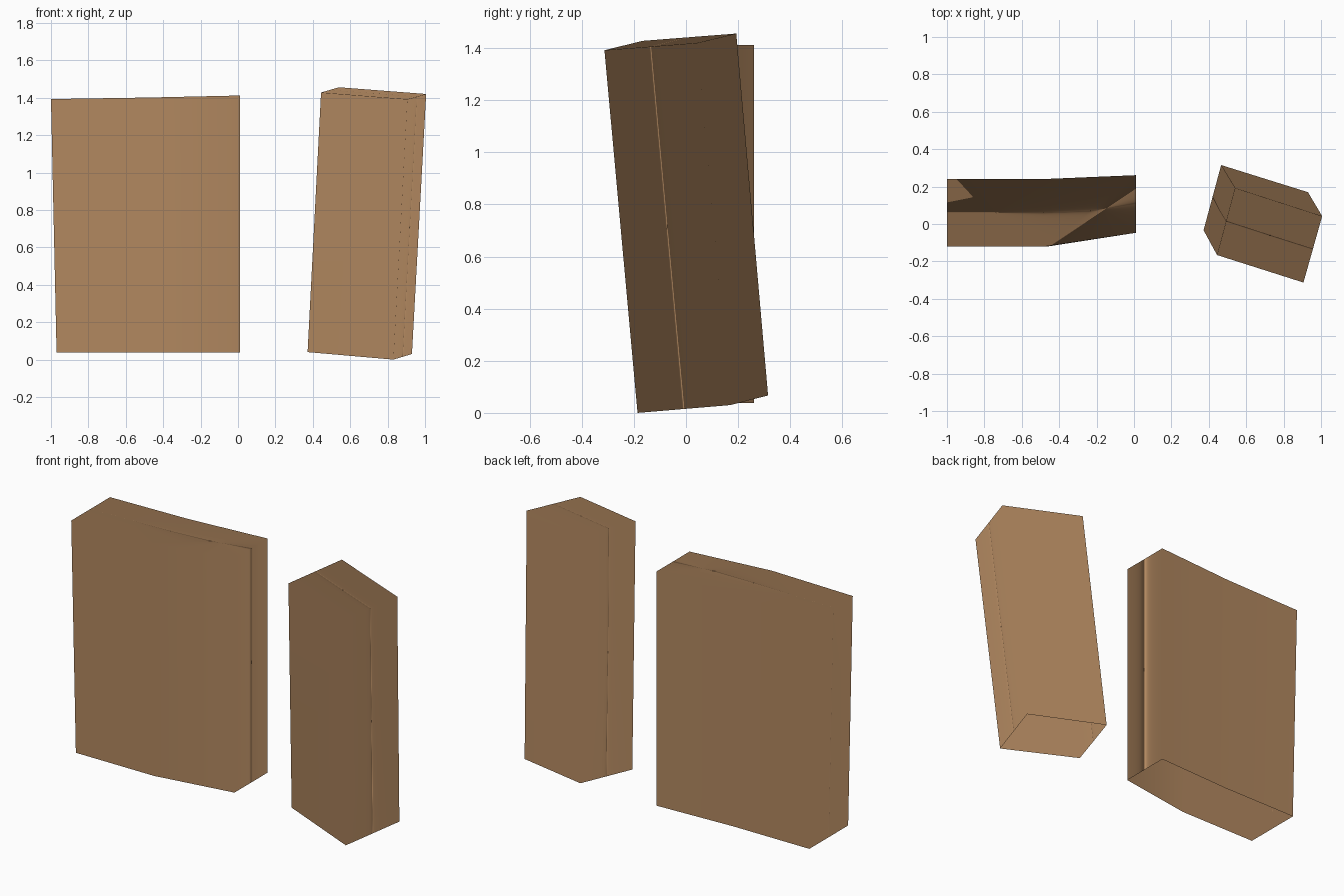
import bpy, bmesh

if "Cube" in bpy.data.objects:
    bpy.data.objects.remove(bpy.data.objects["Cube"])

tan = bpy.data.materials.new("tan")
tan.diffuse_color = (0.45, 0.25, 0.118, 1)
tan.use_nodes = True
tan.node_tree.nodes["Principled BSDF"].inputs["Base Color"].default_value = tan.diffuse_color


def open_block(name, bottom, top, bevel=0.024):
    """Capped block, open underneath, from matching bottom and top outlines."""
    bm = bmesh.new()
    low = [bm.verts.new(p) for p in bottom]
    high = [bm.verts.new(p) for p in top]
    n = len(low)
    for i in range(n):
        j = (i + 1) % n
        bm.faces.new((low[i], low[j], high[j], high[i]))
    bm.faces.new(high)
    # round off the sharp edges, but not the open rim or the gentle bends
    sharp = [e for e in bm.edges
             if len(e.link_faces) == 2 and e.calc_face_angle() > 0.6]
    bmesh.ops.bevel(bm, geom=sharp, offset=bevel, segments=1,
                    profile=0.5, affect='EDGES')
    bmesh.ops.recalc_face_normals(bm, faces=bm.faces)
    for f in bm.faces:
        f.smooth = True
    mesh = bpy.data.meshes.new(name)
    bm.to_mesh(mesh)
    bm.free()
    mesh.materials.append(tan)
    obj = bpy.data.objects.new(name, mesh)
    bpy.context.collection.objects.link(obj)
    wn = obj.modifiers.new("flat_sides", 'WEIGHTED_NORMAL')
    wn.weight = 100
    return obj


# Wide block: gently bent outline, left end flares out towards the top
outline = [(-1.0, -0.12), (-0.475, -0.12), (0.01, -0.047),
           (0.01, 0.261), (-0.49, 0.24), (-1.0, 0.24)]
open_block("wide_block",
           [(x * 0.97 if x < 0 else x, y, 0.037) for x, y in outline],
           [(x, y, 1.412 - 0.019 * min(1, -x * 1.2) if x < 0 else 1.412)
            for x, y in outline])

# Narrow block: tilted and turned
open_block("narrow_block",
           [(0.372, -0.033, 0.04), (0.831, -0.186, 0.0),
            (0.93, 0.17, 0.03), (0.466, 0.315, 0.067)],
           [(0.444, -0.166, 1.428), (0.906, -0.313, 1.392),
            (1.006, 0.042, 1.42), (0.54, 0.193, 1.456)])
